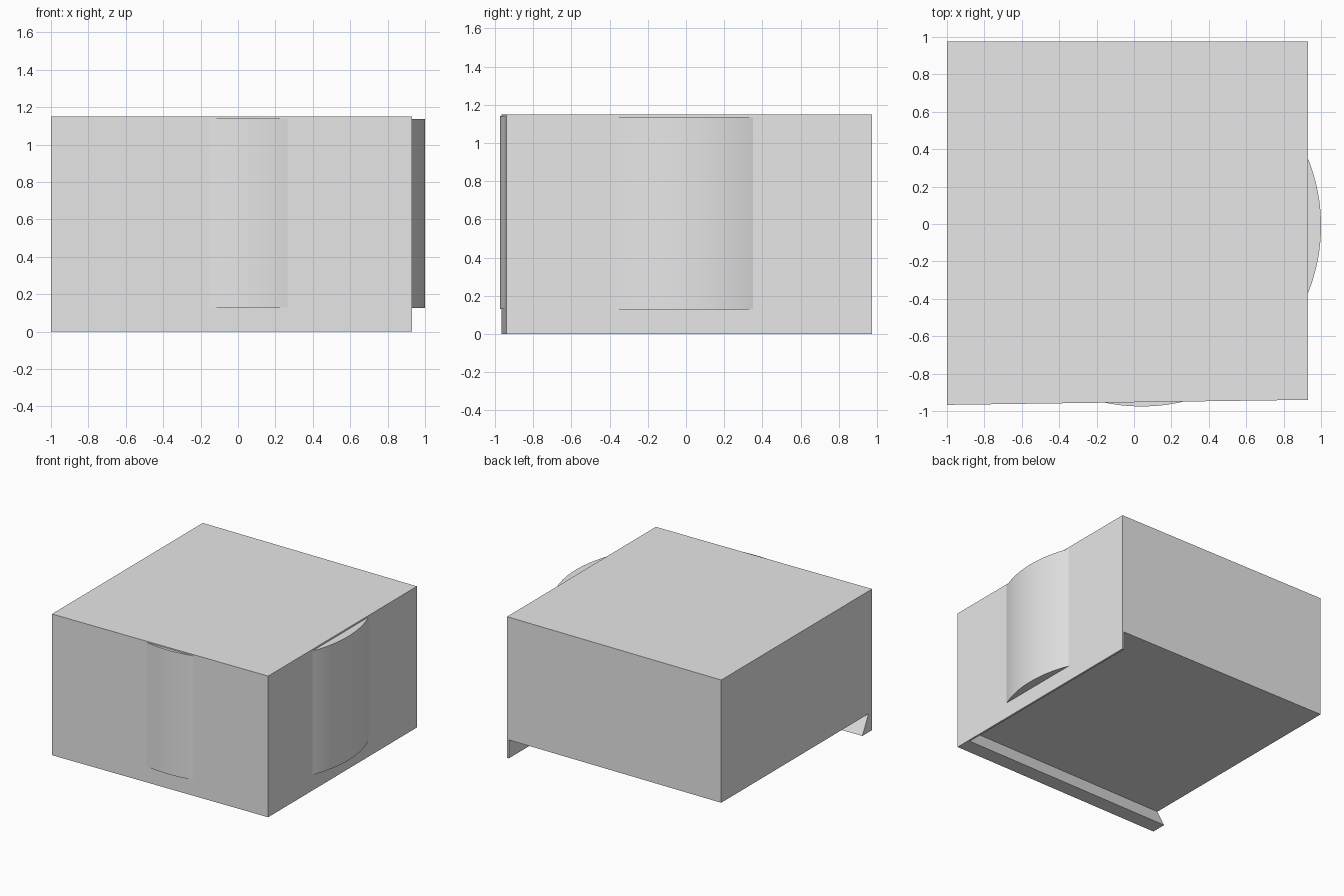
import bpy
import bmesh
import math

cube = bpy.data.objects.get("Cube")
if cube:
    bpy.data.objects.remove(cube, do_unlink=True)

grey = bpy.data.materials.new("light grey")
grey.use_nodes = True
grey.diffuse_color = (0.8, 0.8, 0.8, 1)
grey.node_tree.nodes["Principled BSDF"].inputs["Base Color"].default_value = (0.8, 0.8, 0.8, 1)

LEFT, RIGHT = -1.0, 0.93
BASE, TOP = 0.15, 1.15
BACK = 0.975


def front_y(x):
    """The front wall runs slightly askew."""
    return -0.967 + 0.027 * (x - LEFT) / (RIGHT - LEFT)


def loft(name, ring_a, ring_b, smooth=False):
    """Closed solid between two matching rings of points."""
    bm = bmesh.new()
    a = [bm.verts.new(p) for p in ring_a]
    b = [bm.verts.new(p) for p in ring_b]
    n = len(a)
    bm.faces.new(a)
    bm.faces.new(b[::-1])
    for i in range(n):
        j = (i + 1) % n
        bm.faces.new((a[i], b[i], b[j], a[j]))
    bmesh.ops.recalc_face_normals(bm, faces=bm.faces)
    mesh = bpy.data.meshes.new(name)
    bm.to_mesh(mesh)
    bm.free()
    mesh.materials.append(grey)
    obj = bpy.data.objects.new(name, mesh)
    bpy.context.collection.objects.link(obj)
    if smooth:
        bpy.ops.object.select_all(action='DESELECT')
        obj.select_set(True)
        bpy.context.view_layer.objects.active = obj
        bpy.ops.object.shade_smooth_by_angle(angle=math.radians(30))
    return obj


def prism(name, outline, z0, z1, smooth=False):
    return loft(name, [(x, y, z0) for x, y in outline],
                [(x, y, z1) for x, y in outline], smooth)


def arc(half_width, depth, steps=24):
    """Shallow circular arc as (along, outward) pairs."""
    radius = (half_width ** 2 + depth ** 2) / (2 * depth)
    sweep = math.asin(half_width / radius)
    angles = [sweep * (2 * i / steps - 1) for i in range(steps + 1)]
    return [(radius * math.sin(t), radius * math.cos(t) - radius + depth) for t in angles]


# Main block
prism("body", [(LEFT, front_y(LEFT)), (RIGHT, front_y(RIGHT)),
               (RIGHT, BACK), (LEFT, BACK)], BASE, TOP)


# Front lip: wedge section that widens towards the ground
def lip_section(x):
    y = front_y(x)
    return [(x, y, 0), (x, y + 0.125, 0), (x, y + 0.047, BASE), (x, y, BASE)]


loft("front_lip", lip_section(LEFT), lip_section(RIGHT))

# Thin skirt below the left wall
prism("side_skirt", [(RIGHT - 0.016, front_y(RIGHT)), (RIGHT, front_y(RIGHT)),
                     (RIGHT, BACK), (RIGHT - 0.016, BACK)], 0, BASE)

# Curved bulge on the left wall
side = [(RIGHT + d, s - 0.01) for s, d in arc(0.36, 0.07)]
prism("side_bulge", [(RIGHT - 0.01, side[0][1])] + side + [(RIGHT - 0.01, side[-1][1])],
      0.127, 1.137, True)

# Shallower bulge on the front wall
front = [(s + 0.055, front_y(s + 0.055) - d) for s, d in arc(0.21, 0.023)]
ends = [(front[i][0], front[i][1] + 0.01) for i in (0, -1)]
prism("front_bulge", [ends[0]] + front + [ends[1]], 0.13, 1.14, True)
